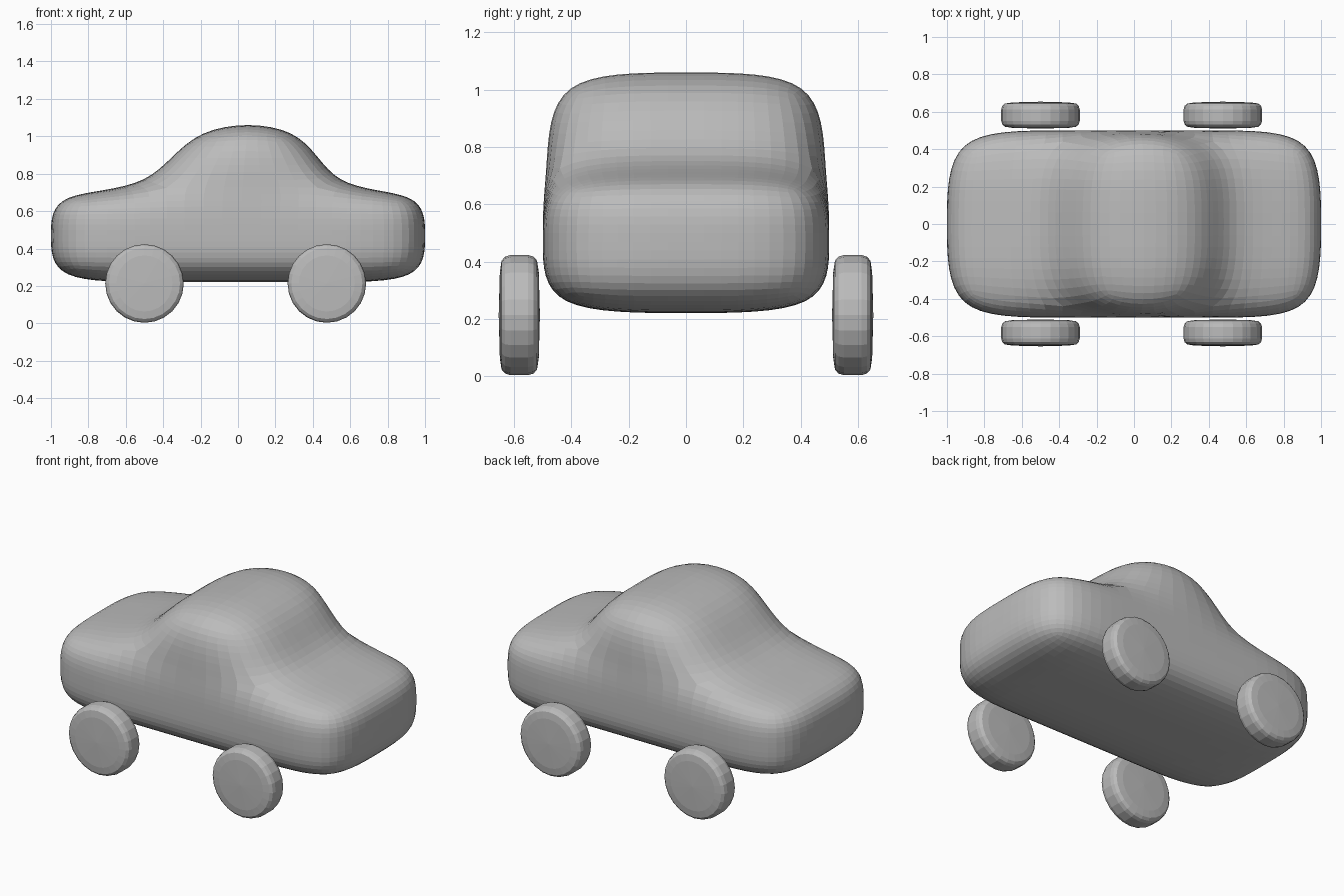
import bpy, bmesh
from math import cos, sin, tau

cube = bpy.data.objects.get("Cube")
if cube:
    bpy.data.objects.remove(cube, do_unlink=True)

grey = bpy.data.materials.new("plain grey")
grey.use_nodes = True
COLOUR = (0.5, 0.5, 0.5, 1)
grey.diffuse_color = COLOUR
grey.node_tree.nodes["Principled BSDF"].inputs["Base Color"].default_value = COLOUR


def make_object(name, bm):
    bmesh.ops.remove_doubles(bm, verts=bm.verts, dist=0.0001)
    bmesh.ops.recalc_face_normals(bm, faces=bm.faces)
    mesh = bpy.data.meshes.new(name)
    bm.to_mesh(mesh)
    bm.free()
    mesh.materials.append(grey)
    obj = bpy.data.objects.new(name, mesh)
    bpy.context.collection.objects.link(obj)
    return obj


# Body: a coarse side-profile cage of quads, given width and subdivided
columns = [-1, -0.44, 0.48, 1]
rows = [0.22, 0.47, 0.71]
cells = []
for x0, x1 in zip(columns, columns[1:]):
    for z0, z1 in zip(rows, rows[1:]):
        cells.append([(x0, z0), (x1, z0), (x1, z1), (x0, z1)])
# Cabin raised from the middle cell
cells.append([(columns[1], rows[2]), (columns[2], rows[2]), (0.37, 1.075), (-0.26, 1.075)])

bm = bmesh.new()
edge_use = {}
for cell in cells:
    for side in (-0.5, 0.5):
        bm.faces.new([bm.verts.new((x, side, z)) for x, z in cell])
    for a, b in zip(cell, cell[1:] + cell[:1]):
        edge_use.setdefault(frozenset((a, b)), []).append((a, b))
# Skin the outline across the width, with one loop down the middle
for uses in edge_use.values():
    if len(uses) == 1:
        (ax, az), (bx, bz) = uses[0]
        for y0, y1 in ((-0.5, 0), (0, 0.5)):
            corners = [(ax, y0, az), (bx, y0, bz), (bx, y1, bz), (ax, y1, az)]
            bm.faces.new([bm.verts.new(c) for c in corners])
body = make_object("car_body", bm)
subdivision = body.modifiers.new("rounding", "SUBSURF")
subdivision.levels = subdivision.render_levels = 3


# Wheels: a rounded profile turned around the axle
def make_wheel(name, x, y):
    half = [(0.15, 0.068), (0.19, 0.062), (0.204, 0.05), (0.21, 0.03)]
    profile = half + [(r, -w) for r, w in reversed(half)]
    sides = 24
    bm = bmesh.new()
    rings = []
    for r, w in profile:
        rings.append([bm.verts.new((r * cos(tau * i / sides), w, r * sin(tau * i / sides)))
                      for i in range(sides)])
    for lower, upper in zip(rings, rings[1:]):
        for i in range(sides):
            j = (i + 1) % sides
            bm.faces.new((lower[i], lower[j], upper[j], upper[i]))
    # Gently domed caps
    for ring, w in ((rings[0], 0.072), (rings[-1], -0.072)):
        hub = bm.verts.new((0, w, 0))
        for i in range(sides):
            bm.faces.new((ring[i], ring[(i + 1) % sides], hub))
    wheel = make_object(name, bm)
    wheel.location = (x, y, 0.213)


for end, x in (("left", 0.475), ("right", -0.5)):
    for face, y in (("front", -0.582), ("back", 0.582)):
        make_wheel(f"{face}_{end}_wheel", x, y)
